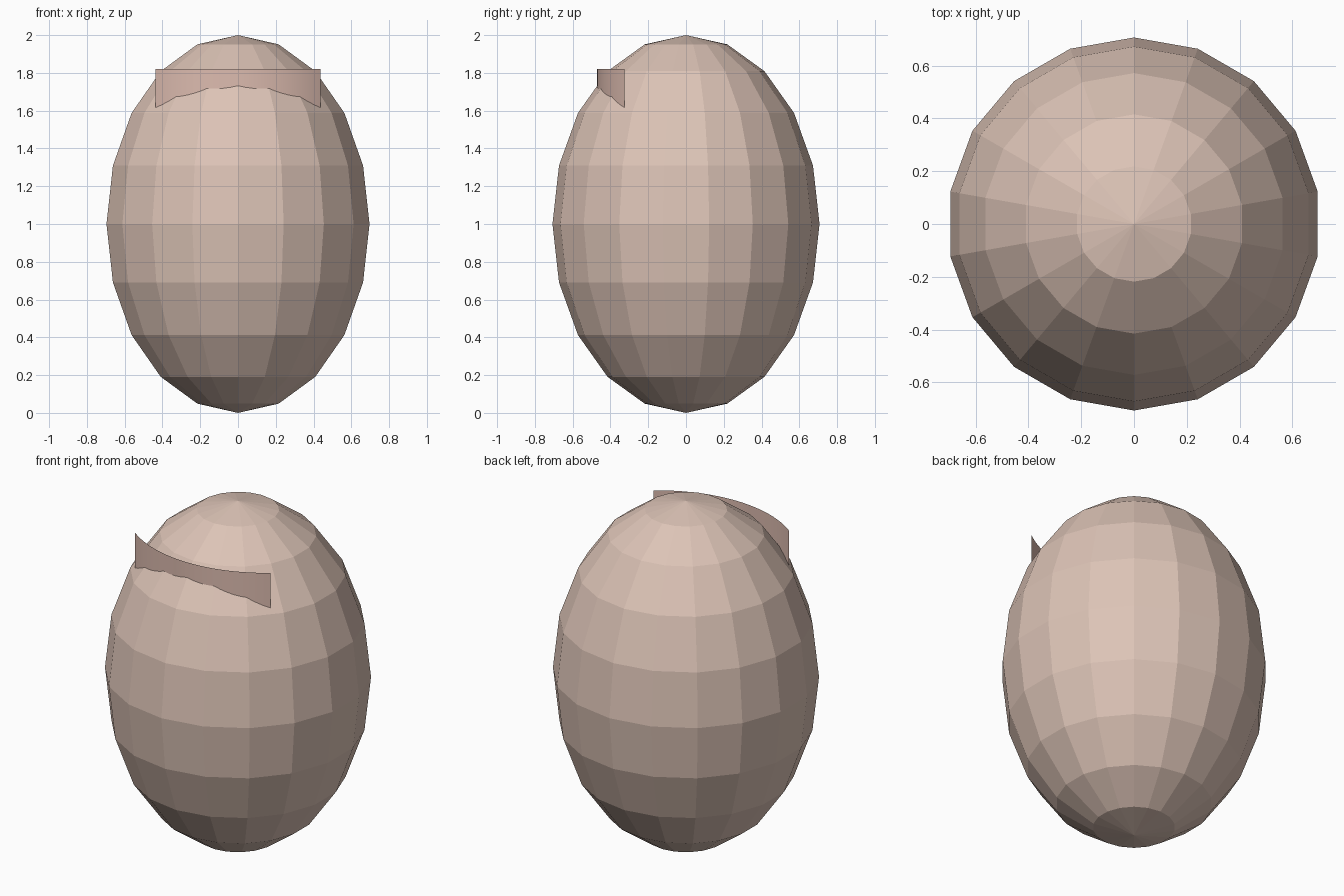
import bpy, bmesh, math

if "Cube" in bpy.data.objects:
    bpy.data.objects.remove(bpy.data.objects["Cube"])


def material(name, rgb):
    m = bpy.data.materials.new(name)
    m.diffuse_color = (*rgb, 1)
    m.use_nodes = True
    m.node_tree.nodes["Principled BSDF"].inputs["Base Color"].default_value = m.diffuse_color
    return m


# Faceted egg-shaped body: 18 sides, 10 rings, stretched upwards
bpy.ops.mesh.primitive_uv_sphere_add(segments=18, ring_count=10, radius=1)
body = bpy.context.object
body.name = "body"
for v in body.data.vertices:
    v.co.x *= 0.707
    v.co.y *= 0.707
    v.co.z += 1
body.data.materials.append(material("skin", (0.72, 0.55, 0.47)))

# Thin curved brow strip whose lower edge sinks into the body
half_width, front, ends = 0.437, -0.47, -0.325
top, bottom, steps = 1.82, 1.56, 24
sag = ends - front
radius = (half_width ** 2 + sag ** 2) / (2 * sag)
sweep = math.asin(half_width / radius)

bm = bmesh.new()
columns = []
for i in range(steps + 1):
    a = sweep * (2 * i / steps - 1)
    x, y = radius * math.sin(a), front + radius * (1 - math.cos(a))
    columns.append([bm.verts.new((x, y, z)) for z in (bottom, top)])
for (a0, a1), (b0, b1) in zip(columns, columns[1:]):
    bm.faces.new((a0, b0, b1, a1)).smooth = True
mesh = bpy.data.meshes.new("brow_strip")
bm.to_mesh(mesh)
bm.free()
mesh.materials.append(material("brow", (0.72, 0.50, 0.43)))
bpy.context.collection.objects.link(bpy.data.objects.new("brow_strip", mesh))
